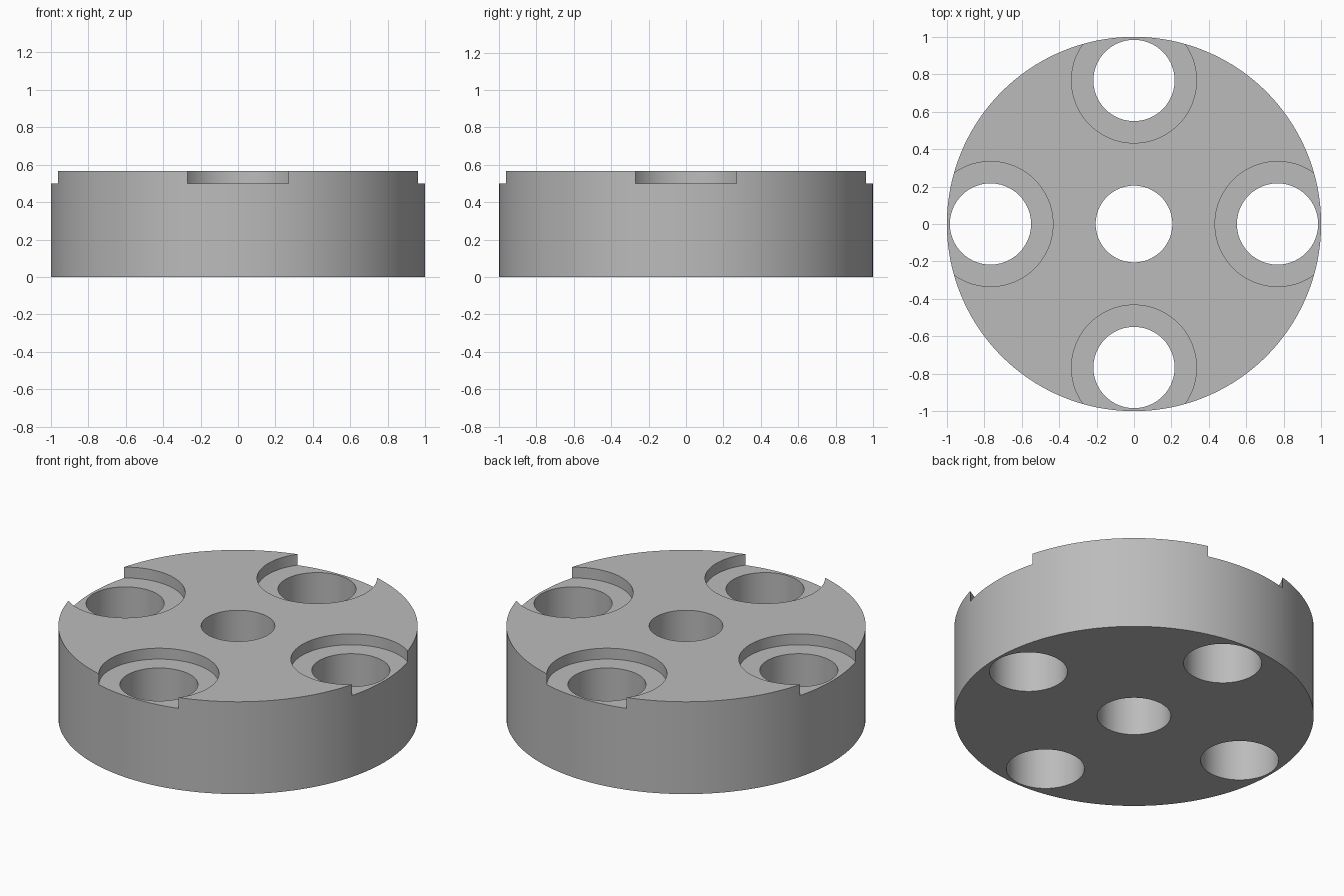
import bpy
import math

cube = bpy.data.objects.get("Cube")
if cube:
    bpy.data.objects.remove(cube, do_unlink=True)

HEIGHT = 0.567
SEAT_Z = 0.5          # floor of the counterbores
PITCH = 0.767         # distance of the outer holes from the centre


def cylinder(name, radius, z0, z1, x=0, y=0, sides=96):
    bpy.ops.mesh.primitive_cylinder_add(
        vertices=sides, radius=radius, depth=z1 - z0,
        location=(x, y, (z0 + z1) / 2))
    obj = bpy.context.object
    obj.name = name
    return obj


def cut(body, cutter):
    cutter.hide_render = True
    mod = body.modifiers.new("cut", "BOOLEAN")
    mod.operation = "DIFFERENCE"
    mod.solver = "EXACT"
    mod.object = cutter
    bpy.context.view_layer.objects.active = body
    bpy.ops.object.modifier_apply(modifier=mod.name)
    bpy.data.objects.remove(cutter, do_unlink=True)


# Plain grey material
grey = bpy.data.materials.new("light grey")
grey.use_nodes = True
color = (0.5, 0.5, 0.5, 1)
grey.diffuse_color = color
grey.node_tree.nodes["Principled BSDF"].inputs["Base Color"].default_value = color

# Round disc body
disc = cylinder("disc_body", 1.0, 0, HEIGHT, sides=160)
disc.data.materials.append(grey)

# Centre bore
cut(disc, cylinder("centre_bore", 0.205, -0.2, 1))

# Four through holes, each with a shallow counterbore open at the rim
for i in range(4):
    angle = i * math.pi / 2
    x, y = PITCH * math.cos(angle), PITCH * math.sin(angle)
    cut(disc, cylinder("counterbore", 0.334, SEAT_Z, 1, x, y))
    cut(disc, cylinder("through_hole", 0.217, -0.2, 1, x, y))

# Smooth walls, sharp edges
bpy.ops.object.select_all(action="DESELECT")
disc.select_set(True)
bpy.context.view_layer.objects.active = disc
bpy.ops.object.shade_smooth_by_angle(angle=math.radians(30))
